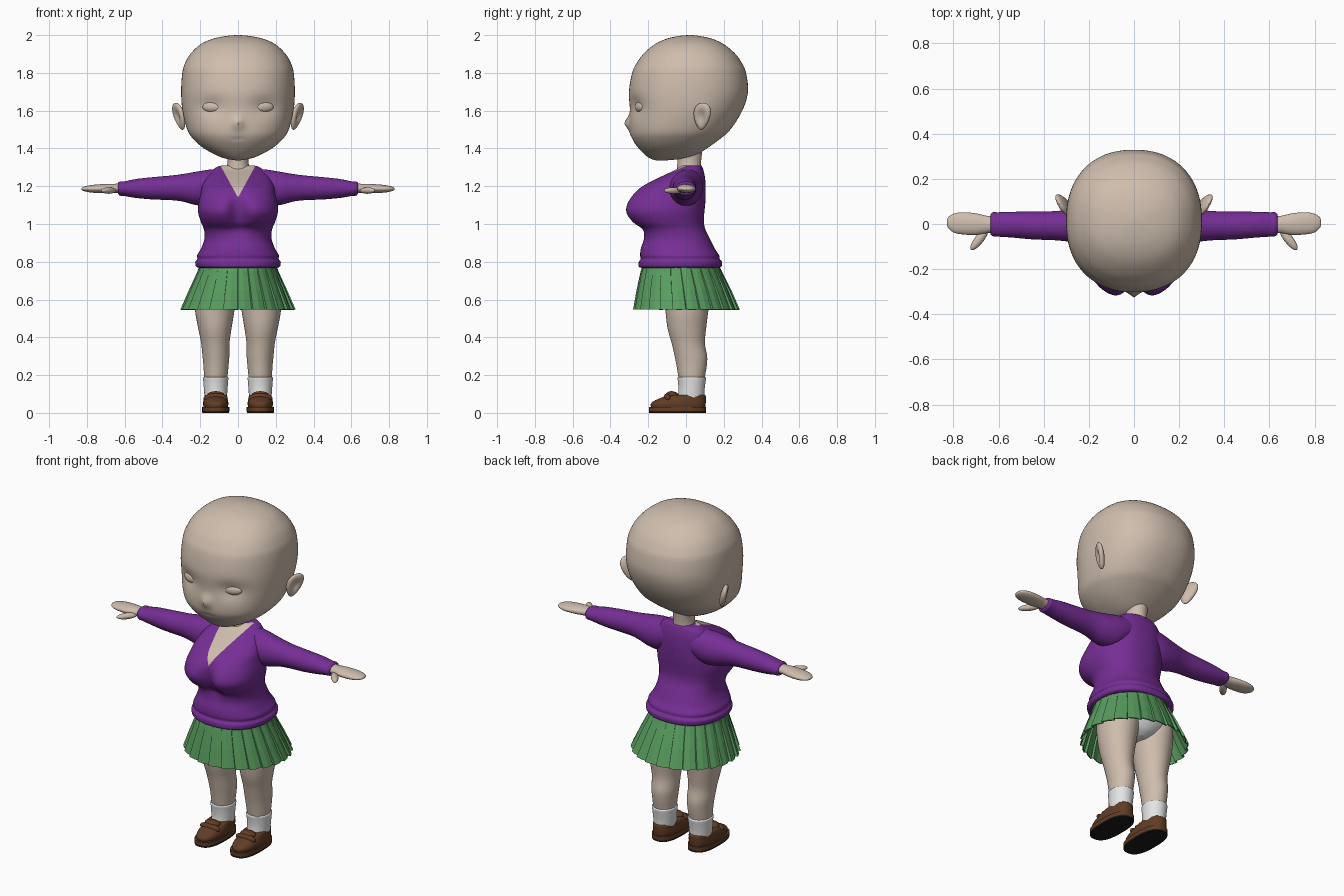
import bpy, bmesh, math
from mathutils import Matrix, Vector, Euler


def material(name, r, g, b):
    m = bpy.data.materials.new(name)
    m.diffuse_color = (r, g, b, 1)
    return m


SKIN = material("skin", 0.62, 0.51, 0.42)
PURPLE = material("purple knit", 0.18, 0.027, 0.30)
GREEN = material("green cloth", 0.10, 0.34, 0.115)
WHITE = material("white cotton", 0.78, 0.78, 0.78)
BROWN = material("brown leather", 0.12, 0.046, 0.018)
BLACK = material("black rubber", 0.01, 0.01, 0.01)


def finish(bm, name, mats, mirror=False, smooth=True):
    bmesh.ops.recalc_face_normals(bm, faces=bm.faces)
    me = bpy.data.meshes.new(name)
    bm.to_mesh(me)
    bm.free()
    ob = bpy.data.objects.new(name, me)
    bpy.context.collection.objects.link(ob)
    for m in mats:
        me.materials.append(m)
    for p in me.polygons:
        p.use_smooth = smooth
    if smooth:
        me.set_sharp_from_angle(angle=math.radians(50))
    if mirror:
        ob.modifiers.new("mirror", 'MIRROR')
    return ob


def spline(rows, steps):
    """Catmull-Rom interpolation between rows of numbers."""
    out = []
    for i in range(len(rows) - 1):
        p0, p1, p2, p3 = (rows[max(0, min(len(rows) - 1, i + k))] for k in (-1, 0, 1, 2))
        for s in range(steps):
            t = s / steps
            out.append([0.5 * (2*b + (c - a)*t + (2*a - 5*b + 4*c - d)*t*t + (3*b - a - 3*c + d)*t**3)
                        for a, b, c, d in zip(p0, p1, p2, p3)])
    return out + [list(rows[-1])]


def loft(rows, along='z', n=40, steps=4, power=2.0, bend=None):
    """Rows are (position, u low, u high, v low, v high); rings are superellipses."""
    bm = bmesh.new()
    rings = []
    for t, ul, uh, vl, vh in spline(rows, steps):
        ring = []
        for i in range(n):
            a = 2 * math.pi * i / n
            c, s = math.cos(a), math.sin(a)
            u = (ul + uh)/2 + (uh - ul)/2 * math.copysign(abs(c)**(2/power), c)
            v = (vl + vh)/2 + (vh - vl)/2 * math.copysign(abs(s)**(2/power), s)
            co = Vector((u, v, t) if along == 'z' else (t, u, v))
            ring.append(bm.verts.new(bend(co) if bend else co))
        rings.append(ring)
    for r, q in zip(rings, rings[1:]):
        for i in range(n):
            j = (i + 1) % n
            bm.faces.new((r[i], r[j], q[j], q[i]))
    bm.faces.new(rings[0])
    bm.faces.new(rings[-1])
    return bm


def sym(rows):
    """Expand (z, half width, y front, y back) to full rows."""
    return [(z, -w, w, f, b) for z, w, f, b in rows]


def ball(name, loc, scale, rot, mat, bend=None):
    bm = bmesh.new()
    bmesh.ops.create_uvsphere(bm, u_segments=32, v_segments=20, radius=1)
    if bend:
        for v in bm.verts:
            v.co = bend(v.co)
    e = Euler([math.radians(a) for a in rot])
    bm.transform(Matrix.LocRotScale(Vector(loc), e, Vector(scale)))
    return finish(bm, name, [mat], mirror=True)


def bump(*terms):
    return math.exp(-sum((d / s)**2 for d, s in terms))


# Head with nose and eye sockets
def face(co):
    if co.y < 0:
        co.y -= 0.028 * bump((co.x, 0.025), (co.z - 1.535, 0.032))
        co.y += 0.02 * bump((abs(co.x) - 0.14, 0.07), (co.z - 1.62, 0.05))
        co.y += 0.004 * bump((co.x, 0.03), (co.z - 1.45, 0.008))
    return co


head = sym([(1.337, 0.012, -0.16, -0.10), (1.345, 0.06, -0.185, -0.02), (1.36, 0.105, -0.21, 0.045),
            (1.40, 0.18, -0.25, 0.11), (1.45, 0.237, -0.285, 0.18), (1.50, 0.269, -0.298, 0.235),
            (1.60, 0.294, -0.297, 0.298), (1.70, 0.301, -0.302, 0.328), (1.80, 0.295, -0.285, 0.318),
            (1.85, 0.281, -0.262, 0.297), (1.90, 0.252, -0.226, 0.262), (1.95, 0.20, -0.168, 0.203),
            (1.98, 0.135, -0.105, 0.14), (1.995, 0.065, -0.04, 0.075), (2.0, 0.01, 0.01, 0.03)])
finish(loft(head, n=96, steps=6, power=2.25, bend=face), "head", [SKIN])
ball("eye", (0.14, -0.247, 1.62), (0.05, 0.018, 0.027), (0, 0, 18), SKIN)


# Ears: flattened balls with a hollow on the outer side and a narrow lobe
def ear_shape(co):
    if co.x > 0:
        co.x -= 0.9 * bump((co.y, 0.5), (co.z, 0.55))
    co.y = co.y * (0.8 + 0.25 * co.z) + 0.2 * co.z
    return co


ball("ear", (0.312, 0.085, 1.57), (0.022, 0.06, 0.073), (0, 12, -28), SKIN, ear_shape)

# Neck
finish(loft(sym([(1.2, 0.07, -0.06, 0.08), (1.28, 0.064, -0.05, 0.08), (1.33, 0.056, -0.046, 0.08),
                 (1.42, 0.062, -0.05, 0.09)])), "neck", [SKIN])


# Sweater body with bust crease; the V neckline is cut and coloured as skin
def chest(co):
    if co.y < -0.05:
        co.y += 0.06 * bump((co.x, 0.05), (co.z - 1.06, 0.09))
    return co


torso = sym([(0.768, 0.205, -0.235, 0.17), (0.775, 0.222, -0.25, 0.188), (0.80, 0.226, -0.25, 0.19),
             (0.815, 0.215, -0.24, 0.178), (0.835, 0.216, -0.243, 0.175), (0.87, 0.196, -0.24, 0.152),
             (0.92, 0.178, -0.228, 0.128), (0.97, 0.18, -0.24, 0.103), (1.01, 0.196, -0.295, 0.095),
             (1.06, 0.211, -0.33, 0.097), (1.11, 0.209, -0.322, 0.102), (1.16, 0.198, -0.285, 0.104),
             (1.20, 0.19, -0.235, 0.104), (1.25, 0.168, -0.135, 0.10), (1.285, 0.135, -0.06, 0.092),
             (1.305, 0.105, -0.03, 0.085), (1.31, 0.075, -0.02, 0.08)])
bm = loft(torso, n=80, steps=5, power=2.3, bend=chest)
V_LOW, V_SLOPE = 1.14, 0.55
for s in (1, -1):
    bmesh.ops.bisect_plane(bm, geom=bm.verts[:] + bm.edges[:] + bm.faces[:],
                           plane_co=(0, 0, V_LOW), plane_no=(s, 0, -V_SLOPE))
for f in bm.faces:
    c = f.calc_center_median()
    if c.y < 0.02 and abs(c.x) < (c.z - V_LOW) * V_SLOPE:
        f.material_index = 1
finish(bm, "sweater_body", [PURPLE, SKIN])

# Sleeves, hands and thumbs
sleeve = [(0.08, -0.05, 0.09, 1.14, 1.29), (0.15, -0.08, 0.09, 1.10, 1.288), (0.22, -0.088, 0.08, 1.10, 1.277),
          (0.29, -0.078, 0.065, 1.118, 1.265), (0.35, -0.072, 0.057, 1.126, 1.257),
          (0.45, -0.068, 0.055, 1.13, 1.248), (0.54, -0.06, 0.054, 1.138, 1.238),
          (0.60, -0.056, 0.052, 1.148, 1.226), (0.625, -0.054, 0.052, 1.15, 1.225),
          (0.635, -0.045, 0.044, 1.16, 1.218)]
finish(loft(sleeve, 'x'), "sleeve", [PURPLE], True)
hand = [(0.60, -0.037, 0.036, 1.163, 1.216), (0.65, -0.04, 0.036, 1.165, 1.213), (0.70, -0.048, 0.047, 1.164, 1.212),
        (0.76, -0.046, 0.052, 1.165, 1.208), (0.80, -0.037, 0.045, 1.170, 1.202),
        (0.823, -0.018, 0.03, 1.177, 1.195), (0.829, -0.002, 0.01, 1.183, 1.189)]
finish(loft(hand, 'x'), "hand", [SKIN], True)
ball("thumb", (0.685, -0.067, 1.177), (0.06, 0.02, 0.017), (0, 0, -52), SKIN)

# Pleated skirt: sawtooth rings, open below
PLEATS = 24
bm = bmesh.new()
rows = []
for z, w, front, back, step in ((0.80, 0.20, -0.225, 0.165, 0.0), (0.75, 0.214, -0.24, 0.19, 0.02),
                                (0.65, 0.26, -0.262, 0.24, 0.04), (0.548, 0.305, -0.28, 0.285, 0.05)):
    row = []
    for i in range(PLEATS):
        for frac, k in ((0, 1.0), (0.48, 1 - step * 0.3), (0.95, 1 - step)):
            a = 2 * math.pi * (i + frac) / PLEATS
            row.append(bm.verts.new((w * k * math.cos(a),
                                     (front + back)/2 + (back - front)/2 * k * math.sin(a), z)))
    rows.append(row)
for r, q in zip(rows, rows[1:]):
    for i in range(len(r)):
        j = (i + 1) % len(r)
        bm.faces.new((r[i], q[i], q[j], r[j]))
skirt = finish(bm, "pleated_skirt", [GREEN], smooth=False)
solid = skirt.modifiers.new("cloth", 'SOLIDIFY')
solid.thickness = 0.006

# Underwear
finish(loft(sym([(0.565, 0.04, -0.06, 0.08), (0.59, 0.10, -0.10, 0.12), (0.64, 0.18, -0.135, 0.15),
                 (0.70, 0.205, -0.16, 0.165), (0.79, 0.185, -0.18, 0.155)])), "underwear", [WHITE])

# Legs and socks
leg = [(0.15, 0.06, 0.175, -0.03, 0.095), (0.19, 0.056, 0.179, -0.04, 0.10), (0.25, 0.05, 0.183, -0.05, 0.11),
       (0.30, 0.046, 0.188, -0.06, 0.112), (0.37, 0.045, 0.195, -0.076, 0.10), (0.45, 0.034, 0.211, -0.098, 0.107),
       (0.55, 0.018, 0.228, -0.11, 0.12), (0.65, 0.01, 0.222, -0.125, 0.14), (0.72, 0.01, 0.19, -0.12, 0.13)]
finish(loft(leg), "leg", [SKIN], True)
sock = [(0.04, 0.065, 0.172, -0.06, 0.09), (0.08, 0.059, 0.177, -0.045, 0.096), (0.12, 0.056, 0.18, -0.04, 0.098),
        (0.16, 0.053, 0.183, -0.042, 0.103), (0.185, 0.051, 0.185, -0.045, 0.106), (0.19, 0.056, 0.18, -0.04, 0.1)]
finish(loft(sock), "sock", [WHITE], True)

# Shoes: tread, welt, heel, upper, tongue and strap
SX = 0.118


def shoe(rows):
    return [(z, SX - w, SX + w, f, b) for z, w, f, b in rows]


finish(loft(shoe([(0, 0.071, -0.195, 0.106), (0.01, 0.072, -0.196, 0.106)]), steps=1, power=2.6),
       "shoe_tread", [BLACK], True)
finish(loft(shoe([(0.01, 0.072, -0.196, 0.106), (0.032, 0.072, -0.196, 0.106)]), steps=1, power=2.6),
       "shoe_welt", [BROWN], True)
finish(loft(shoe([(0.03, 0.064, -0.185, 0.102), (0.045, 0.067, -0.187, 0.104), (0.06, 0.066, -0.175, 0.105),
                  (0.075, 0.063, -0.145, 0.105), (0.09, 0.06, -0.105, 0.104), (0.096, 0.055, -0.085, 0.10)]),
            power=2.4), "shoe_upper", [BROWN], True)
ball("shoe_tongue", (SX, -0.07, 0.094), (0.046, 0.035, 0.02), (-12, 0, 0), BROWN)
ball("shoe_strap", (SX, -0.095, 0.078), (0.064, 0.022, 0.026), (20, 0, 0), BROWN)
